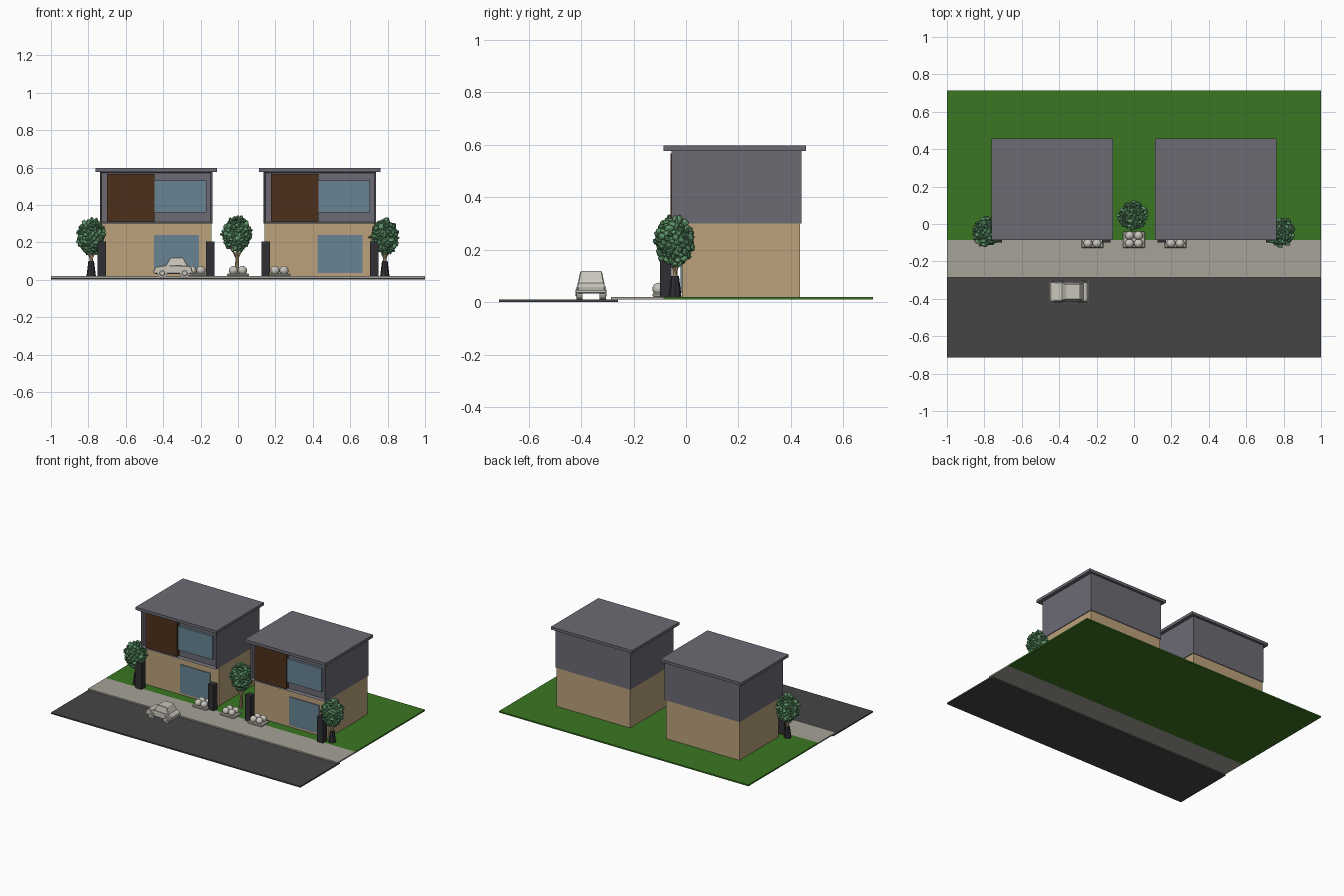
import bpy, bmesh, math, random
from mathutils import Matrix, Vector

random.seed(4)
old = bpy.data.objects.get("Cube")
if old:
    bpy.data.objects.remove(old, do_unlink=True)


def material(name, r, g, b):
    m = bpy.data.materials.new(name)
    m.use_nodes = True
    m.diffuse_color = (r, g, b, 1)
    bsdf = next(n for n in m.node_tree.nodes if n.type == 'BSDF_PRINCIPLED')
    bsdf.inputs["Base Color"].default_value = (r, g, b, 1)
    bsdf.inputs["Roughness"].default_value = 0.8
    return m


SLATE = material("slate grey", 0.15, 0.145, 0.175)
TAN = material("tan plaster", 0.50, 0.36, 0.20)
BROWN = material("dark wood", 0.075, 0.03, 0.012)
GLASS = material("blue grey glass", 0.14, 0.23, 0.29)
GRASS = material("grass green", 0.042, 0.18, 0.016)
ROAD = material("asphalt", 0.06, 0.06, 0.06)
PAVING = material("paving", 0.38, 0.36, 0.31)
LEAF = material("leaf green", 0.12, 0.32, 0.15)
DARK = material("charcoal", 0.03, 0.03, 0.035)
PALE = material("off white", 0.58, 0.56, 0.50)


def finish(name, bm, mat, smooth=False):
    mesh = bpy.data.meshes.new(name)
    bmesh.ops.recalc_face_normals(bm, faces=bm.faces)
    for f in bm.faces:
        f.smooth = smooth
    bm.to_mesh(mesh)
    bm.free()
    mesh.materials.append(mat)
    ob = bpy.data.objects.new(name, mesh)
    bpy.context.collection.objects.link(ob)
    return ob


def add_box(bm, x0, x1, y0, y1, z0, z1):
    m = Matrix.Translation(((x0 + x1) / 2, (y0 + y1) / 2, (z0 + z1) / 2))
    m = m @ Matrix.Diagonal((x1 - x0, y1 - y0, z1 - z0, 1))
    return bmesh.ops.create_cube(bm, size=1, matrix=m)["verts"]


def box(name, mat, *bounds):
    bm = bmesh.new()
    add_box(bm, *bounds)
    return finish(name, bm, mat)


def add_cone(bm, base, top, r0, r1, sides):
    base, top = Vector(base), Vector(top)
    axis = top - base
    m = Matrix.Translation((base + top) / 2) @ axis.to_track_quat('Z', 'Y').to_matrix().to_4x4()
    bmesh.ops.create_cone(bm, cap_ends=True, segments=sides, radius1=r0, radius2=r1,
                          depth=axis.length, matrix=m)


# Ground strips
box("road", ROAD, -1, 1, -0.714, -0.26, 0, 0.01)
box("sidewalk", PAVING, -1, 1, -0.287, -0.085, 0.01, 0.02)
box("lawn", GRASS, -1, 1, -0.085, 0.714, 0.01, 0.02)


def house(side, cx):
    box(side + "_ground_floor", TAN, cx - 0.295, cx + 0.295, -0.015, 0.435, 0.02, 0.305)
    # Upper floor with a framed, recessed front
    bm = bmesh.new()
    add_box(bm, cx - 0.3, cx + 0.3, -0.055, 0.44, 0.3, 0.578)
    bm.normal_update()
    front = min(bm.faces, key=lambda f: f.calc_center_median().y)
    bmesh.ops.inset_individual(bm, faces=[front], thickness=0.012)
    for v in front.verts:
        v.co.y += 0.02
    finish(side + "_upper_floor", bm, SLATE)
    box(side + "_roof", SLATE, cx - 0.325, cx + 0.325, -0.085, 0.458, 0.577, 0.597)
    box(side + "_wood_panel", BROWN, cx - 0.262, cx - 0.008, -0.06, -0.034, 0.312, 0.566)
    box(side + "_upper_window", GLASS, cx - 0.008, cx + 0.268, -0.052, -0.034, 0.36, 0.53)
    box(side + "_lower_window", GLASS, cx - 0.012, cx + 0.228, -0.021, -0.014, 0.035, 0.24)
    for label, px in (("outer", -0.29), ("inner", 0.29)):
        box(side + "_post_" + label, DARK, cx + px - 0.023, cx + px + 0.023,
            -0.1, -0.055, 0.02, 0.205)


house("right", -0.4375)
house("left", 0.4375)


def tree(name, x, y, lift, sleeve):
    # Trunk with two forked limbs
    bm = bmesh.new()
    add_cone(bm, (x, y, 0.02), (x, y, 0.15), 0.012, 0.008, 8)
    for s in (-1, 1):
        add_cone(bm, (x, y, 0.11), (x + s * 0.035, y + s * 0.02, 0.18), 0.007, 0.004, 6)
    finish(name + "_trunk", bm, TAN)
    if sleeve:
        bm = bmesh.new()
        add_cone(bm, (x, y, 0.02), (x, y, 0.1), 0.025, 0.015, 8)
        finish(name + "_trunk_base", bm, DARK)
    # Crown: a core covered with small tilted leaf clumps
    bm = bmesh.new()
    centre = Vector((x, y, 0.225 + lift))
    core = Matrix.Translation(centre) @ Matrix.Diagonal((0.062, 0.062, 0.075, 1))
    bmesh.ops.create_icosphere(bm, subdivisions=2, radius=1, matrix=core)
    count = 150
    for i in range(count):
        h = 1 - 2 * (i + 0.5) / count
        a = i * 2.39996
        w = math.sqrt(1 - h * h)
        reach = random.uniform(0.85, 1.08) * (0.9 if h < 0 else 1)
        p = centre + Vector((0.07 * w * math.cos(a), 0.07 * w * math.sin(a), 0.09 * h)) * reach
        tilt = Matrix.Rotation(random.uniform(0, 6), 4, Vector((w, h, 0.5)))
        flat = Matrix.Diagonal((1.2, 0.9, 0.6, 1))
        bmesh.ops.create_icosphere(bm, subdivisions=1, radius=random.uniform(0.012, 0.018),
                                   matrix=Matrix.Translation(p) @ tilt @ flat)
    finish(name + "_crown", bm, LEAF)


tree("right_tree", -0.785, -0.042, 0, True)
tree("left_tree", 0.785, -0.042, 0, True)
tree("middle_tree", -0.005, 0.045, 0.015, False)


# Planters: a slab carrying round boulders
def planter(name, x):
    slab = box(name + "_slab", PALE, x - 0.058, x + 0.058, -0.128, -0.04, 0.02, 0.034)
    bevel = slab.modifiers.new("soft_edge", 'BEVEL')
    bevel.width = 0.004
    bm = bmesh.new()
    for dx in (-0.024, 0.024):
        for y in (-0.104, -0.062):
            bmesh.ops.create_uvsphere(bm, u_segments=16, v_segments=10, radius=0.024,
                                      matrix=Matrix.Translation((x + dx, y, 0.05)))
    finish(name + "_boulders", bm, PALE, True)


for label, px in (("right", -0.222), ("middle", 0), ("left", 0.222)):
    planter(label + "_planter", px)


# Car: side outlines extruded across its width
def extrude_profile(name, points, y0, y1, taper):
    bm = bmesh.new()
    face = bm.faces.new([bm.verts.new((x, y0, z)) for x, z in points])
    new = bmesh.ops.extrude_face_region(bm, geom=[face])["geom"]
    for v in new:
        if isinstance(v, bmesh.types.BMVert):
            v.co.y = y1
    top = max(z for x, z in points)
    for v in bm.verts:
        if v.co.z > top - 0.005:
            v.co.y += taper if v.co.y < (y0 + y1) / 2 else -taper
    ob = finish(name, bm, PALE)
    ob.modifiers.new("soft_edge", 'BEVEL').width = 0.003
    return ob


CY = -0.362
extrude_profile("car_body", [(-0.447, 0.032), (-0.25, 0.032), (-0.245, 0.06), (-0.26, 0.073),
                             (-0.38, 0.078), (-0.437, 0.07), (-0.45, 0.055)],
                CY - 0.052, CY + 0.052, 0.004)
extrude_profile("car_cabin", [(-0.388, 0.074), (-0.268, 0.071), (-0.292, 0.118), (-0.362, 0.118)],
                CY - 0.05, CY + 0.05, 0.009)
for end, wx in (("front", -0.405), ("rear", -0.285)):
    for side, s in (("left", -1), ("right", 1)):
        bm = bmesh.new()
        add_cone(bm, (wx, CY + s * 0.032, 0.035), (wx, CY + s * 0.056, 0.035), 0.025, 0.025, 20)
        add_cone(bm, (wx, CY + s * 0.056, 0.035), (wx, CY + s * 0.059, 0.035), 0.015, 0.012, 20)
        finish("car_wheel_" + end + "_" + side, bm, PALE)
for end, bx in (("front", -0.448), ("rear", -0.247)):
    box("car_bumper_" + end, PALE, bx - 0.006, bx + 0.006, CY - 0.056, CY + 0.056, 0.036, 0.046)
